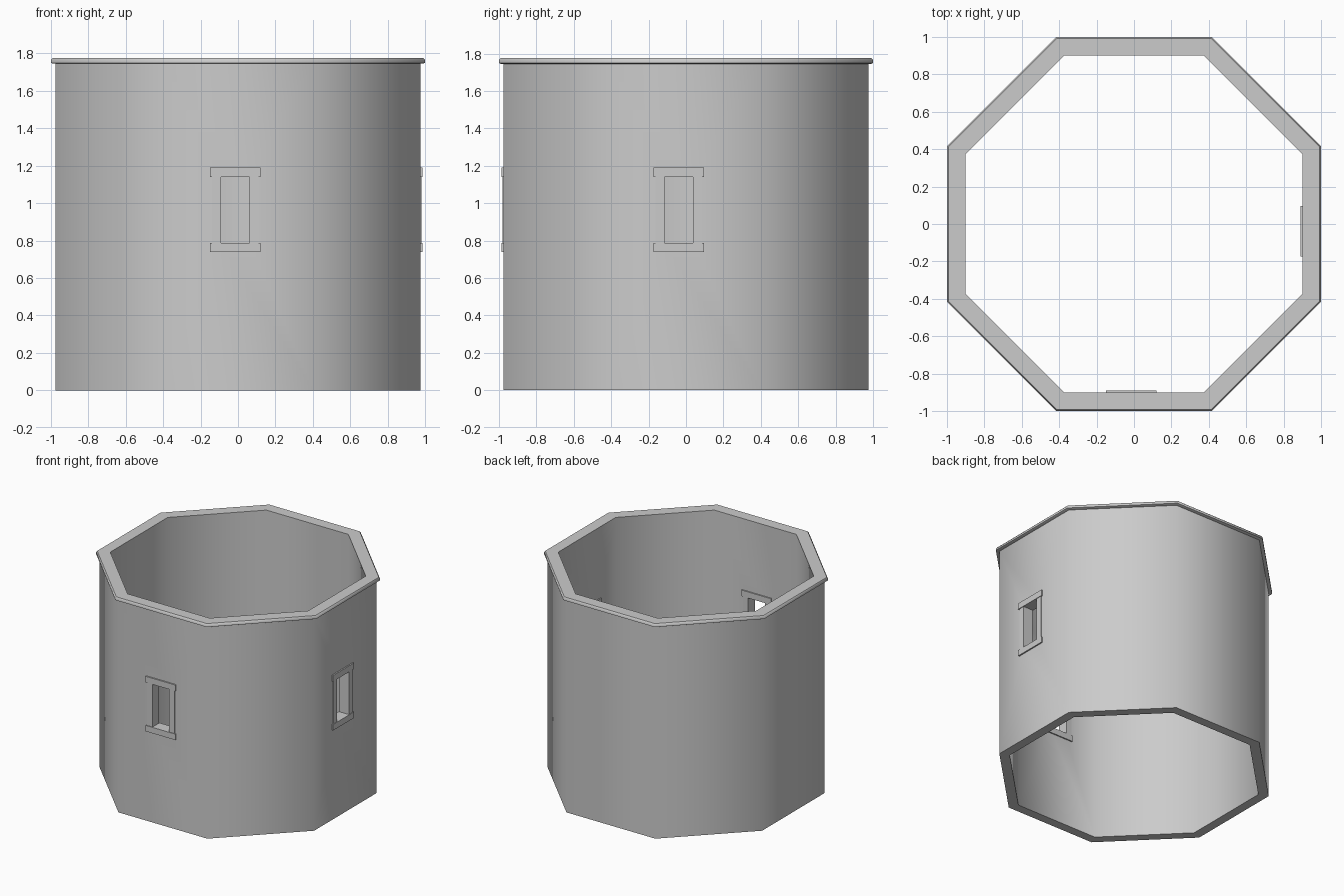
import bpy, bmesh
from math import pi, sin, cos, radians
from mathutils import Matrix

if "Cube" in bpy.data.objects:
    bpy.data.objects.remove(bpy.data.objects["Cube"], do_unlink=True)

SIDES = 8
GREY = (0.6, 0.6, 0.6, 1.0)
stone = bpy.data.materials.new("grey_stone")
stone.use_nodes = True
stone.diffuse_color = GREY
stone.node_tree.nodes["Principled BSDF"].inputs["Base Color"].default_value = GREY


def add_object(name, bm):
    bmesh.ops.recalc_face_normals(bm, faces=bm.faces)
    mesh = bpy.data.meshes.new(name)
    bm.to_mesh(mesh)
    bm.free()
    mesh.materials.append(stone)
    obj = bpy.data.objects.new(name, mesh)
    bpy.context.collection.objects.link(obj)
    return obj


def select_only(obj):
    bpy.ops.object.select_all(action='DESELECT')
    obj.select_set(True)
    bpy.context.view_layer.objects.active = obj


def octagon_ring(name, profile):
    """Sweep a closed (apothem, height) profile around the octagon."""
    bm = bmesh.new()
    rings = []
    for i in range(SIDES):
        a = 2 * pi * (i + 0.5) / SIDES
        rings.append([bm.verts.new((r / cos(pi / SIDES) * cos(a),
                                    r / cos(pi / SIDES) * sin(a), z))
                      for r, z in profile])
    n = len(profile)
    for i in range(SIDES):
        here, there = rings[i], rings[(i + 1) % SIDES]
        for k in range(n):
            j = (k + 1) % n
            bm.faces.new((here[k], there[k], there[j], here[j]))
    return add_object(name, bm)


def box(name, x, y, z, turn):
    """Box from ranges on the front wall, turned about z to its own wall."""
    bm = bmesh.new()
    bmesh.ops.create_cube(bm, size=1)
    size = [b - a for a, b in (x, y, z)]
    mid = [(a + b) / 2 for a, b in (x, y, z)]
    bm.transform(Matrix.Rotation(turn, 4, 'Z') @ Matrix.Translation(mid)
                 @ Matrix.Diagonal((*size, 1)))
    return add_object(name, bm)


# Hollow wall and overhanging rim
wall = octagon_ring("wall", [(0.9, 0), (0.975, 0), (0.975, 1.75), (0.9, 1.75)])
rim = octagon_ring("rim", [(0.9, 1.75), (0.99, 1.745), (1.0, 1.75),
                           (1.0, 1.765), (0.992, 1.775), (0.9, 1.775)])

# Windows: an opening through the wall, framed by lintel, sill and jambs
for side, turn, mid in (("front", 0, -0.014), ("left", pi / 2, -0.038)):
    cutter = box("opening_cutter", (mid - 0.078, mid + 0.078),
                 (-1.1, -0.8), (0.785, 1.14), turn)
    cutter.hide_render = True
    cut = wall.modifiers.new("opening", 'BOOLEAN')
    cut.operation = 'DIFFERENCE'
    cut.solver = 'EXACT'
    cut.object = cutter
    select_only(wall)
    bpy.ops.object.modifier_apply(modifier=cut.name)
    bpy.data.objects.remove(cutter, do_unlink=True)

    for part, z in (("lintel", (1.14, 1.19)), ("sill", (0.738, 0.787))):
        box(f"{side}_window_{part}", (mid - 0.135, mid + 0.135),
            (-0.986, -0.89), z, turn)
    for s, part in ((-1, "right_jamb"), (1, "left_jamb")):
        edges = sorted((mid + s * 0.076, mid + s * 0.124))
        box(f"{side}_window_{part}", edges, (-0.981, -0.894),
            (0.78, 1.145), turn)

# Soft shading around the octagon, crisp top, bottom and openings
for obj in (wall, rim):
    select_only(obj)
    bpy.ops.object.shade_smooth_by_angle(angle=radians(50))
